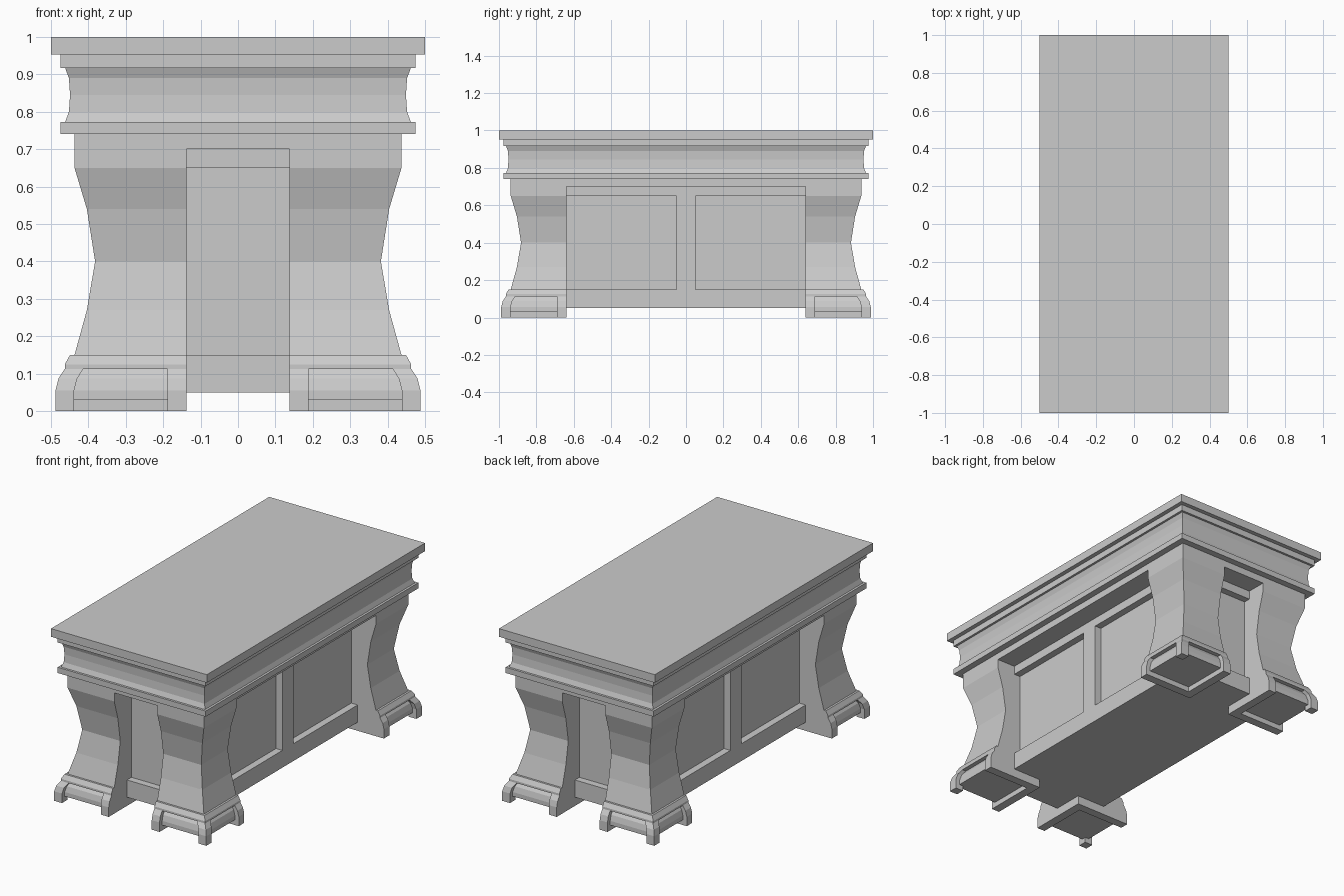
import bpy, bmesh

if "Cube" in bpy.data.objects:
    bpy.data.objects.remove(bpy.data.objects["Cube"])


def loft(bm, rings):
    """Stack rectangular rings (x0, x1, y0, y1, z) into a closed solid."""
    loops = [[bm.verts.new(p) for p in ((x0, y0, z), (x1, y0, z), (x1, y1, z), (x0, y1, z))]
             for x0, x1, y0, y1, z in rings]
    for a, b in zip(loops, loops[1:]):
        for i in range(4):
            j = (i + 1) % 4
            bm.faces.new((a[i], a[j], b[j], b[i]))
    bm.faces.new(loops[0][::-1])
    bm.faces.new(loops[-1])


def make(name, solids, mirror=False):
    bm = bmesh.new()
    for rings in solids:
        loft(bm, rings)
    bmesh.ops.recalc_face_normals(bm, faces=bm.faces)
    mesh = bpy.data.meshes.new(name)
    bm.to_mesh(mesh)
    bm.free()
    obj = bpy.data.objects.new(name, mesh)
    bpy.context.collection.objects.link(obj)
    if mirror:
        mod = obj.modifiers.new("mirror", 'MIRROR')
        mod.use_axis = (True, True, False)
        mod.use_mirror_merge = False
    return obj


# The y half-size is always the x half-size plus this
LONG = 0.5


def centred(profile):
    return [(-r, r, -r - LONG, r + LONG, z) for r, z in profile]


# Moulded top: frieze, band, concave cornice, fillet and slab
make("moulded_top", [centred([
    (0.437, 0.70), (0.437, 0.74), (0.475, 0.74), (0.475, 0.773),
    (0.462, 0.773), (0.452, 0.80), (0.449, 0.845), (0.452, 0.89), (0.462, 0.917),
    (0.475, 0.917), (0.475, 0.953), (0.5, 0.953), (0.5, 1.0)])])

# Recessed panel core, and the rails and stiles framing it
make("panel_core", [centred([(0.279, 0.05), (0.279, 0.70)])])
make("bottom_rail", [centred([(0.32, 0.05), (0.32, 0.15)])])
make("top_rail", [centred([(0.32, 0.65), (0.32, 0.70)])])
make("side_stile", [[(-0.32, 0.32, -0.05, 0.05, z) for z in (0.15, 0.65)]])

# Legs: waisted on the outer faces, flat on the inner faces
XI, YI = 0.138, 0.64
leg_profile = [(0.463, 0.113), (0.463, 0.125), (0.449, 0.15), (0.437, 0.15),
               (0.404, 0.27), (0.382, 0.40), (0.404, 0.54), (0.437, 0.65), (0.437, 0.74)]
make("leg", [[(XI, r, YI, r + LONG, z) for r, z in leg_profile]], mirror=True)

# Feet: recessed core with raised straps at the inner edges and outer corner
foot_profile = [(0.488, 0.0), (0.488, 0.055), (0.48, 0.087), (0.463, 0.113)]
W, D = 0.05, 0.025
core_profile = [(0.488, 0.03), (0.488, 0.055), (0.48, 0.087), (0.463, 0.113)]
make("foot_core", [[(XI, r - D, YI, r + LONG - D, z) for r, z in core_profile]], mirror=True)
make("foot_straps", [
    [(XI, XI + W, YI, r + LONG, z) for r, z in foot_profile],
    [(XI, r, YI, YI + W, z) for r, z in foot_profile],
    [(r - W, r, r + LONG - W, r + LONG, z) for r, z in foot_profile],
], mirror=True)
